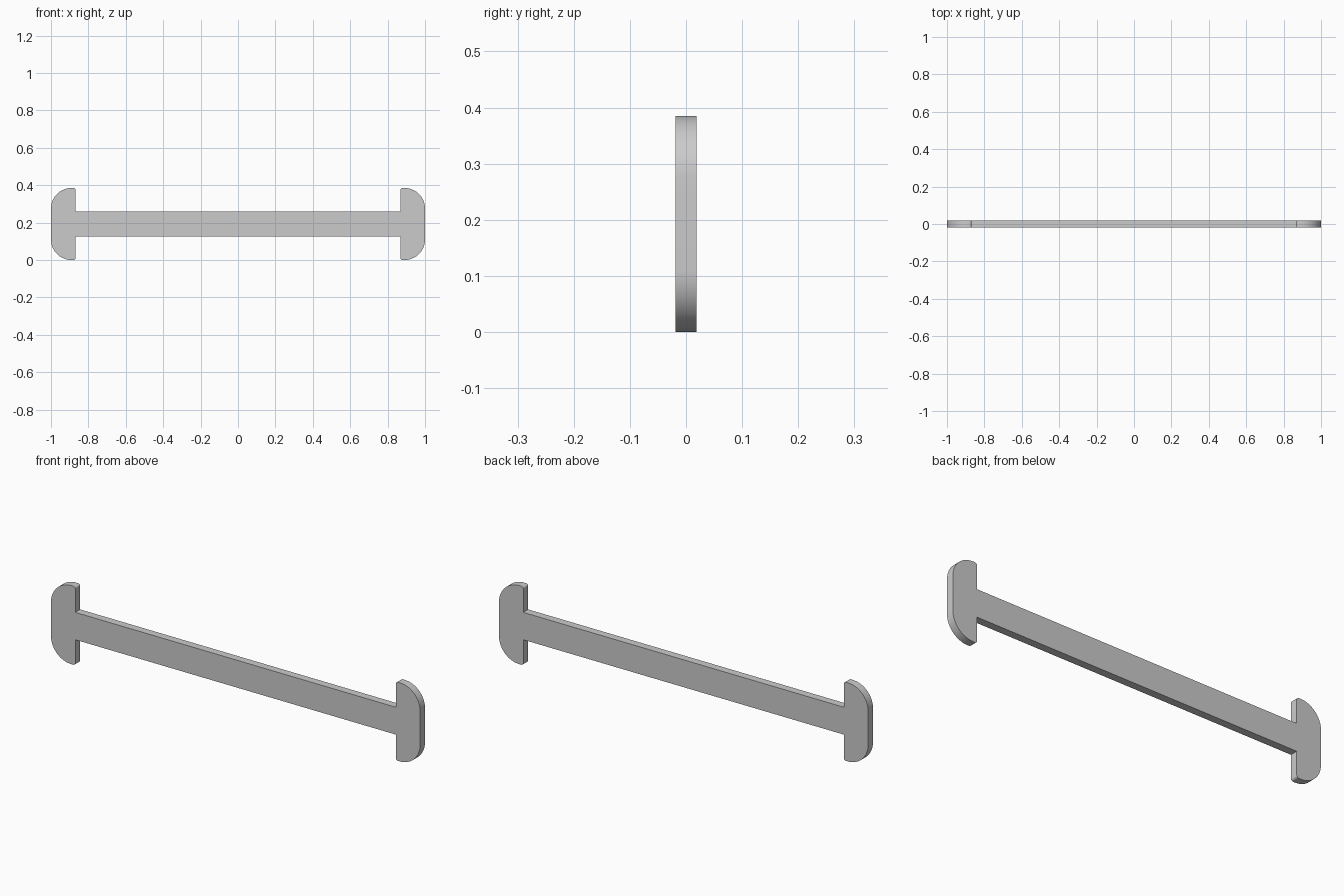
import bpy, bmesh
from math import sin, cos, pi

if "Cube" in bpy.data.objects:
    bpy.data.objects.remove(bpy.data.objects["Cube"])

HEIGHT, DEPTH = 0.385, 0.038
MID = HEIGHT / 2
BAR_HALF = 0.067
FLANGE_X = 0.868

grey = bpy.data.materials.new("plain grey")
grey.use_nodes = True
colour = (0.6, 0.6, 0.6, 1)
grey.diffuse_color = colour
grey.node_tree.nodes["Principled BSDF"].inputs["Base Color"].default_value = colour


def arc(cx, cz, radius, start, end, steps):
    """Points along an arc, angles in units of pi."""
    angles = [pi * (start + (end - start) * i / steps) for i in range(steps + 1)]
    return [(cx + radius * cos(a), cz + radius * sin(a)) for a in angles]


# Quarter outline: wide outer round, small inner round, then the bar corner
big, small = 0.11, 0.012
quarter = arc(1 - big, MID - big, big, 0, 0.5, 16)
quarter += arc(FLANGE_X + small, MID - small, small, 0.5, 1, 5)
quarter.append((FLANGE_X, BAR_HALF))

# Mirror the quarter to the full closed outline
half = quarter + [(-x, z) for x, z in reversed(quarter)]
outline = half + [(x, -z) for x, z in reversed(half)]

# Bar with a rounded flange at each end, extruded front to back
bm = bmesh.new()
verts = [bm.verts.new((x, -DEPTH / 2, z + MID)) for x, z in outline]
face = bm.faces.new(verts)
extruded = bmesh.ops.extrude_face_region(bm, geom=[face], use_keep_orig=True)
moved = [v for v in extruded["geom"] if isinstance(v, bmesh.types.BMVert)]
bmesh.ops.translate(bm, verts=moved, vec=(0, DEPTH, 0))
bmesh.ops.recalc_face_normals(bm, faces=bm.faces)

mesh = bpy.data.meshes.new("flanged_bar")
bm.to_mesh(mesh)
bm.free()
mesh.materials.append(grey)
bar = bpy.data.objects.new("flanged_bar", mesh)
bpy.context.collection.objects.link(bar)

# Smooth the rounds and keep the rims sharp
bpy.ops.object.select_all(action="DESELECT")
bar.select_set(True)
bpy.context.view_layer.objects.active = bar
bpy.ops.object.shade_smooth_by_angle(angle=pi / 6)
